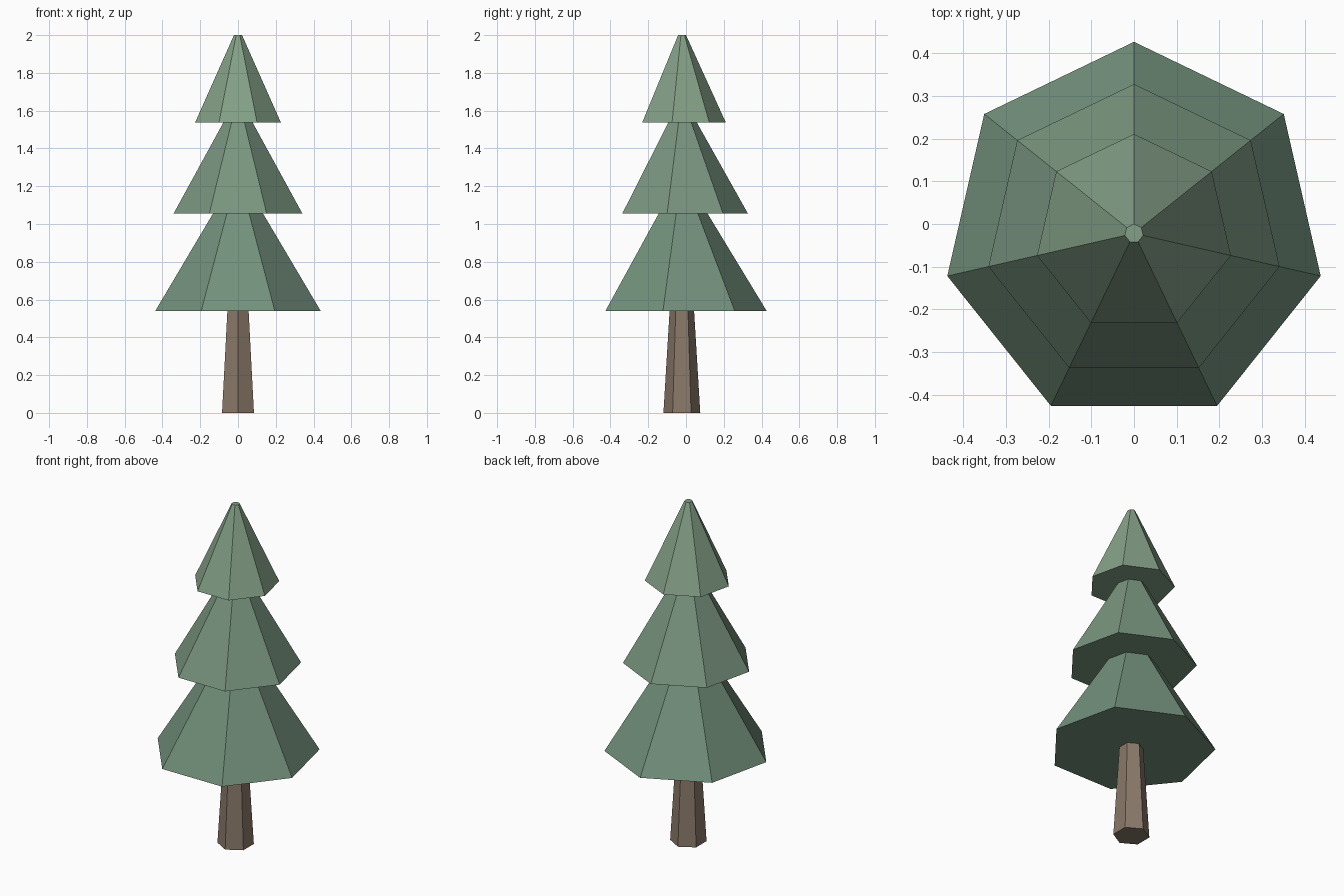
import bpy, bmesh

if "Cube" in bpy.data.objects:
    bpy.data.objects.remove(bpy.data.objects["Cube"])

CENTRE_Y = -0.022  # centres the seven-sided outline on y = 0


def material(name, rgb):
    mat = bpy.data.materials.new(name)
    mat.diffuse_color = (*rgb, 1.0)
    mat.use_nodes = True
    mat.node_tree.nodes["Principled BSDF"].inputs["Base Color"].default_value = mat.diffuse_color
    return mat


def frustum(name, sides, r_bottom, r_top, z0, z1, mat):
    """Closed flat-shaded frustum with a corner pointing to +y."""
    bm = bmesh.new()
    bmesh.ops.create_cone(bm, cap_ends=True, segments=sides,
                          radius1=r_bottom, radius2=r_top, depth=z1 - z0)
    bmesh.ops.translate(bm, verts=bm.verts, vec=(0, CENTRE_Y, (z0 + z1) / 2))
    mesh = bpy.data.meshes.new(name)
    bm.to_mesh(mesh)
    bm.free()
    mesh.materials.append(mat)
    obj = bpy.data.objects.new(name, mesh)
    bpy.context.collection.objects.link(obj)
    return obj


# Trunk: tapered hexagon, ending inside the lowest tier
frustum("trunk", 6, 0.0975, 0.06, 0.0, 0.62, material("bark", (0.25, 0.19, 0.14)))

# Foliage: three overlapping seven-sided tiers, lighter towards the top
tiers = [
    ("lower_foliage", 0.449, 0.042, 0.54, 1.21, (0.17, 0.28, 0.20)),
    ("middle_foliage", 0.350, 0.033, 1.055, 1.62, (0.19, 0.30, 0.21)),
    ("top_foliage", 0.233, 0.022, 1.537, 2.0, (0.23, 0.35, 0.24)),
]
for name, r0, r1, z0, z1, rgb in tiers:
    frustum(name, 7, r0, r1, z0, z1, material(name + "_green", rgb))
